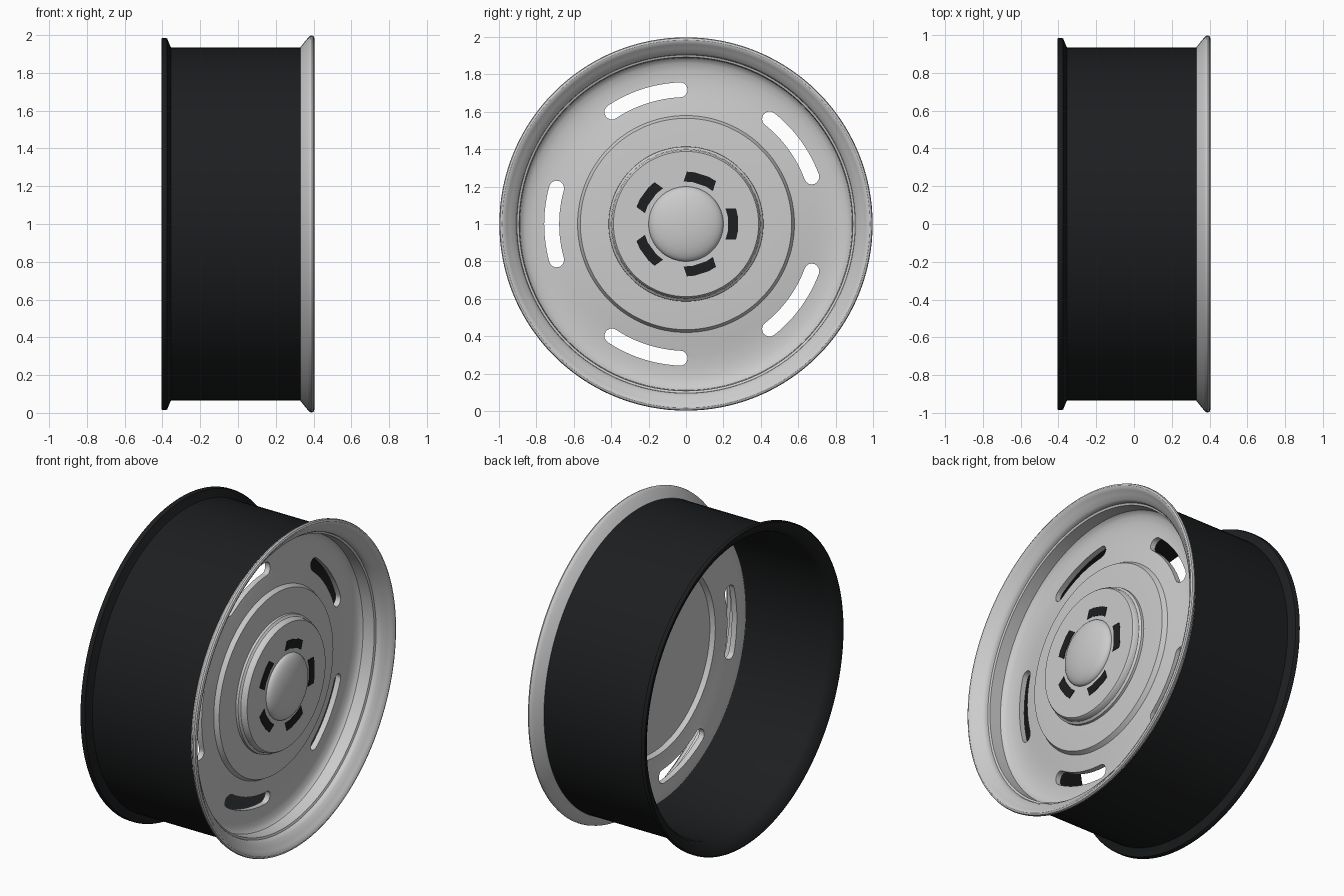
import bpy, bmesh
from math import sin, cos, pi, radians

if "Cube" in bpy.data.objects:
    bpy.data.objects.remove(bpy.data.objects["Cube"])

SEG = 128
AXIS_Z = 1.0


def finish(name, bm, mat=None):
    bmesh.ops.remove_doubles(bm, verts=bm.verts, dist=1e-5)
    bmesh.ops.recalc_face_normals(bm, faces=bm.faces)
    me = bpy.data.meshes.new(name)
    bm.to_mesh(me)
    bm.free()
    ob = bpy.data.objects.new(name, me)
    bpy.context.collection.objects.link(ob)
    if mat:
        me.materials.append(mat)
    return ob


def smooth(ob):
    bpy.ops.object.select_all(action='DESELECT')
    ob.select_set(True)
    bpy.context.view_layer.objects.active = ob
    bpy.ops.object.shade_smooth_by_angle(angle=radians(30))


def lathe(name, profile, mat=None, closed=True):
    """Revolve (x, radius) points around the axle."""
    bm = bmesh.new()
    rings = []
    for i in range(SEG):
        a = 2 * pi * i / SEG
        rings.append([bm.verts.new((x, r * cos(a), AXIS_Z + r * sin(a))) for x, r in profile])
    n = len(profile)
    for i in range(SEG):
        p, q = rings[i], rings[(i + 1) % SEG]
        for j in range(n if closed else n - 1):
            k = (j + 1) % n
            if profile[j][1] == 0 and profile[k][1] == 0:
                continue
            bm.faces.new((p[j], p[k], q[k], q[j]))
    bmesh.ops.dissolve_degenerate(bm, dist=1e-6, edges=bm.edges)
    return finish(name, bm, mat)


def prism(name, outline, x0, x1, mat=None):
    """Extrude a (y, z) outline along the axle."""
    bm = bmesh.new()
    f = bm.faces.new([bm.verts.new((x0, y, AXIS_Z + z)) for y, z in outline])
    ext = bmesh.ops.extrude_face_region(bm, geom=[f])
    vs = [v for v in ext['geom'] if isinstance(v, bmesh.types.BMVert)]
    bmesh.ops.translate(bm, verts=vs, vec=(x1 - x0, 0, 0))
    return finish(name, bm, mat)


def slot_outline(mid, half, r, w):
    """Curved slot with round ends."""
    pts = []
    steps = 12
    for i in range(steps + 1):
        a = mid - half + 2 * half * i / steps
        pts.append(((r + w) * cos(a), (r + w) * sin(a)))
    for end, start in ((mid + half, 0), (mid - half, pi)):
        cy, cz = r * cos(end), r * sin(end)
        for i in range(1, 8):
            t = end + start + pi * i / 8
            pts.append((cy + w * cos(t), cz + w * sin(t)))
        if start == 0:
            for i in range(steps + 1):
                a = mid + half - 2 * half * i / steps
                pts.append(((r - w) * cos(a), (r - w) * sin(a)))
    return pts


black = bpy.data.materials.new("black_paint")
black.diffuse_color = (0.012, 0.013, 0.014, 1)
black.use_nodes = True
black.node_tree.nodes["Principled BSDF"].inputs["Base Color"].default_value = black.diffuse_color

# Black barrel with flared rear flange
smooth(lathe("barrel", [
    (0.335, 0.935), (-0.355, 0.935), (-0.36, 0.945), (-0.375, 0.982), (-0.382, 0.986),
    (-0.402, 0.986), (-0.405, 0.98), (-0.402, 0.968), (-0.39, 0.945), (-0.37, 0.92),
    (-0.345, 0.908), (0.335, 0.908)], black))

# Bright front lip
smooth(lathe("front_lip", [
    (0.33, 0.936), (0.345, 0.955), (0.37, 0.985), (0.382, 0.996), (0.391, 0.998),
    (0.4, 0.994), (0.404, 0.984), (0.402, 0.974), (0.39, 0.96), (0.372, 0.94),
    (0.355, 0.915), (0.34, 0.906), (0.325, 0.904), (0.32, 0.892), (0.23, 0.888), (0.23, 0.909), (0.33, 0.909)]))

# Pressed wheel disc with stepped centre
front = [(0.25, 0.892), (0.235, 0.882), (0.222, 0.86), (0.213, 0.82), (0.212, 0.77),
         (0.217, 0.71), (0.228, 0.65), (0.238, 0.58), (0.265, 0.565), (0.275, 0.415),
         (0.275, 0.0)]
disc = lathe("wheel_disc", front + [(x - 0.035, r) for x, r in reversed(front)])

# Five slots cut through the disc
for i in range(5):
    cut = prism("slot_cutter", slot_outline(pi + i * 2 * pi / 5, radians(15.5), 0.718, 0.04), 0.1, 0.35)
    cut.hide_render = True
    mod = disc.modifiers.new("slot", 'BOOLEAN')
    mod.operation = 'DIFFERENCE'
    mod.solver = 'EXACT'
    mod.object = cut
    bpy.context.view_layer.objects.active = disc
    bpy.ops.object.modifier_apply(modifier=mod.name)
    bpy.data.objects.remove(cut)
smooth(disc)

# Hub cap plate with rounded rim
smooth(lathe("hub_plate", [
    (0.26, 0.0), (0.26, 0.415), (0.29, 0.413), (0.297, 0.403), (0.3, 0.4), (0.325, 0.396),
    (0.335, 0.388), (0.335, 0.0)]))

# Central dome
dome = [(0.325, 0.0), (0.325, 0.2)]
dome += [(0.335 + 0.06 * sin(t * pi / 20), 0.2 * cos(t * pi / 20)) for t in range(10)] + [(0.395, 0.0)]
smooth(lathe("hub_dome", dome))

# Dark hub vents
for i in range(5):
    m = i * 2 * pi / 5
    arc = [radians(d) for d in (-17, -8, 8, 17)]
    out = [(0.28 * cos(m + a), 0.28 * sin(m + a)) for a in arc]
    out += [(0.227 * cos(m + a * 1.25), 0.227 * sin(m + a * 1.25)) for a in reversed(arc)]
    prism("hub_vent_%d" % (i + 1), out, 0.32, 0.338, black)
